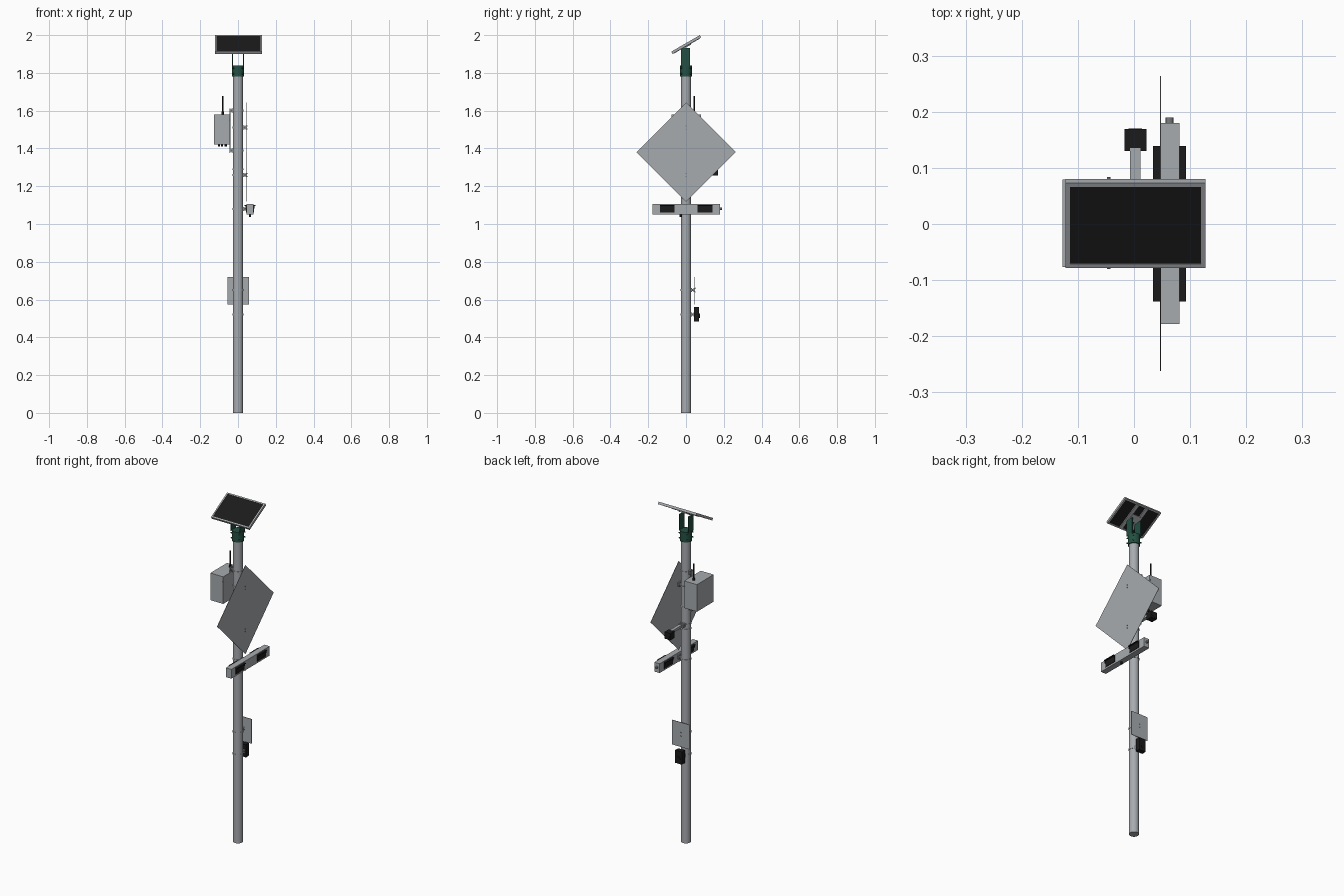
import bpy, bmesh, math
from mathutils import Matrix, Vector

cube = bpy.data.objects.get("Cube")
if cube:
    bpy.data.objects.remove(cube, do_unlink=True)


def material(name, rgb):
    m = bpy.data.materials.new(name)
    m.use_nodes = True
    m.diffuse_color = (*rgb, 1)
    bsdf = m.node_tree.nodes["Principled BSDF"]
    bsdf.inputs["Base Color"].default_value = (*rgb, 1)
    bsdf.inputs["Roughness"].default_value = 0.6
    return m


GREY = material("galvanised grey", (0.39, 0.41, 0.43))
BLACK = material("matt black", (0.011, 0.011, 0.011))
GREEN = material("dark green", (0.018, 0.08, 0.055))
STEEL = material("bolt steel", (0.2, 0.21, 0.22))


def add(name, bm, mat, matrix=None, smooth=False):
    if matrix:
        bm.transform(matrix)
    me = bpy.data.meshes.new(name)
    bm.to_mesh(me)
    bm.free()
    me.materials.append(mat)
    ob = bpy.data.objects.new(name, me)
    bpy.context.collection.objects.link(ob)
    if smooth:
        bpy.ops.object.select_all(action='DESELECT')
        ob.select_set(True)
        bpy.context.view_layer.objects.active = ob
        bpy.ops.object.shade_smooth_by_angle()
    return ob


def box(name, x, y, z, mat, matrix=None):
    """Box given by its (low, high) range on each axis."""
    bm = bmesh.new()
    bmesh.ops.create_cube(bm, size=1)
    for v in bm.verts:
        v.co = [r[0] if c < 0 else r[1] for c, r in zip(v.co, (x, y, z))]
    return add(name, bm, mat, matrix)


def rod(name, start, end, radius, mat, sides=12, matrix=None):
    """Cylinder between two points."""
    a, b = Vector(start), Vector(end)
    bm = bmesh.new()
    bmesh.ops.create_cone(bm, cap_ends=True, segments=sides, radius1=radius,
                          radius2=radius, depth=(b - a).length)
    turn = (b - a).to_track_quat('Z', 'Y').to_matrix().to_4x4()
    bm.transform(Matrix.Translation((a + b) / 2) @ turn)
    return add(name, bm, mat, matrix, True)


R = 0.027


def clamp(name, z, degrees, reach):
    """Band round the pole with a waisted saddle reaching outward."""
    m = Matrix.Translation((0, 0, z)) @ Matrix.Rotation(math.radians(degrees), 4, 'Z')
    rod(name + "_band", (0, 0, -0.005), (0, 0, 0.005), R + 0.0015, GREY, 32, m)
    mid = (R + reach) / 2
    box(name + "_neck", (R - 0.003, reach), (-0.008, 0.008), (-0.005, 0.005), GREY, m)
    box(name + "_foot", (R - 0.003, mid - 0.003), (-0.013, 0.013), (-0.011, 0.011), GREY, m)
    box(name + "_head", (mid + 0.004, reach), (-0.013, 0.013), (-0.011, 0.011), GREY, m)
    for s in (-1, 1):
        rod(name + "_bolt", (mid, s * 0.016, 0), (mid, s * 0.006, 0), 0.003, STEEL, 6, m)


# Pole and green top collar with its bolts and two upright plates
rod("pole", (0, 0, 0), (0, 0, 1.80), R, GREY, 32)
rod("collar", (0, 0, 1.78), (0, 0, 1.84), 0.033, GREEN, 32)
for k in range(4):
    a = math.radians(45 + 90 * k)
    d = Vector((math.cos(a), math.sin(a), 0))
    for z in (1.795, 1.825):
        rod("collar_bolt", d * 0.03 + Vector((0, 0, z)), d * 0.039 + Vector((0, 0, z)),
            0.004, GREEN, 6)
for s in (-1, 1):
    box("panel_upright", sorted((s * 0.027, s * 0.031)), (-0.026, 0.022), (1.835, 1.932), GREEN)

# Tilted solar panel: frame, cells, rear rails
tilt = Matrix.Translation((0.0025, 0.001, 1.95)) @ Matrix.Rotation(math.radians(30), 4, 'X')
W, H, T, F = 0.1245, 0.0875, 0.007, 0.008
box("solar_cells", (-W + F, W - F), (-H + F, H - F), (-0.002, 0.005), BLACK, tilt)
for s in (-1, 1):
    box("panel_frame_side", sorted((s * W, s * (W - F))), (-H, H), (-T, T), GREY, tilt)
    box("panel_frame_edge", (-W + F, W - F), sorted((s * H, s * (H - F))), (-T, T), GREY, tilt)
    box("panel_rail", sorted((s * 0.022, s * 0.042)), (-H + F, H - F), (-0.009, -0.002), GREY, tilt)
box("panel_bracket", (-0.032, 0.027), (-0.022, 0.022), (-0.013, -0.008), GREY, tilt)

# Equipment cabinet with antenna and cable glands
box("cabinet", (-0.127, -0.043), (-0.077, 0.079), (1.42, 1.58), GREY)
rod("antenna", (-0.081, 0.043, 1.58), (-0.081, 0.043, 1.677), 0.004, BLACK)
rod("antenna_base", (-0.081, 0.043, 1.578), (-0.081, 0.043, 1.595), 0.006, BLACK)
for x in (-0.1, -0.085, -0.065):
    rod("cable_gland", (x, 0, 1.41), (x, 0, 1.422), 0.006, BLACK)
for z in (1.60, 1.39):
    clamp("cabinet_clamp", z, 180, 0.046)
    box("cabinet_tab", (-0.046, -0.042), (-0.015, 0.015), (z - 0.015, z + 0.03 * (z < 1.5) + 0.012), GREY)
box("cabinet_strap", (-0.046, -0.041), (-0.015, 0.015), (1.38, 1.612), GREY)
for y in (-0.08, 0.084):
    rod("cabinet_screw", (-0.045, 0.95 * y, 1.55), (-0.045, y, 1.55), 0.004, STEEL, 6)

# Diamond sign plate
turn = Matrix.Translation((0.047, 0.001, 1.381)) @ Matrix.Rotation(math.radians(45), 4, 'X')
half = 0.263 / math.sqrt(2)
box("diamond_sign", (-0.001, 0.001), (-half, half), (-half, half), GREY, turn)
for z in (1.51, 1.26):
    clamp("sign_clamp", z, 0, 0.046)
    for dz in (-0.008, 0.008):
        rod("sign_bolt", (0.046, 0, z + dz), (0.05, 0, z + dz), 0.003, STEEL, 6)

# Beacon bar with hooded lamps on both long faces
box("beacon_bar", (0.046, 0.081), (-0.178, 0.18), (1.05, 1.105), GREY)
for y in (-0.099, 0.1):
    for face, out in ((0.046, -1), (0.081, 1)):
        span = (y - 0.039, y + 0.039)
        box("lamp", sorted((face, face + out * 0.003)), span, (1.06, 1.1), BLACK)
        box("lamp_hood", sorted((face, face + out * 0.012)), span, (1.096, 1.1), BLACK)
        for s in (-1, 1):
            edge = y + s * 0.0375
            box("lamp_cheek", sorted((face, face + out * 0.007)),
                (edge - 0.0015, edge + 0.0015), (1.082, 1.097), BLACK)
rod("bar_end_knob", (0.063, 0.18, 1.08), (0.063, 0.19, 1.08), 0.007, STEEL)
rod("bar_gland", (0.063, -0.028, 1.038), (0.063, -0.028, 1.051), 0.006, BLACK)
clamp("bar_clamp", 1.08, 0, 0.047)

# Camera on a rear arm
clamp("camera_clamp", 1.29, 90, 0.048)
box("camera_arm", (-0.007, 0.012), (0.04, 0.135), (1.283, 1.297), GREY)
box("camera_body", (-0.017, 0.022), (0.13, 0.169), (1.256, 1.296), BLACK)
rod("camera_lens", (0.0025, 0.165, 1.274), (0.0025, 0.17, 1.274), 0.012, BLACK, 16)

# Small rear sign and push button box
box("small_sign", (-0.055, 0.057), (0.044, 0.047), (0.575, 0.72), GREY)
for z in (0.65, 0.52):
    clamp("lower_clamp", z, 90, 0.045)
for dz in (-0.01, 0.01):
    rod("small_sign_bolt", (0, 0.046, 0.65 + dz), (0, 0.05, 0.65 + dz), 0.003, STEEL, 6)
box("button_box", (-0.022, 0.022), (0.042, 0.07), (0.485, 0.56), BLACK)
rod("push_button", (0, 0.069, 0.515), (0, 0.073, 0.515), 0.012, BLACK, 16)
